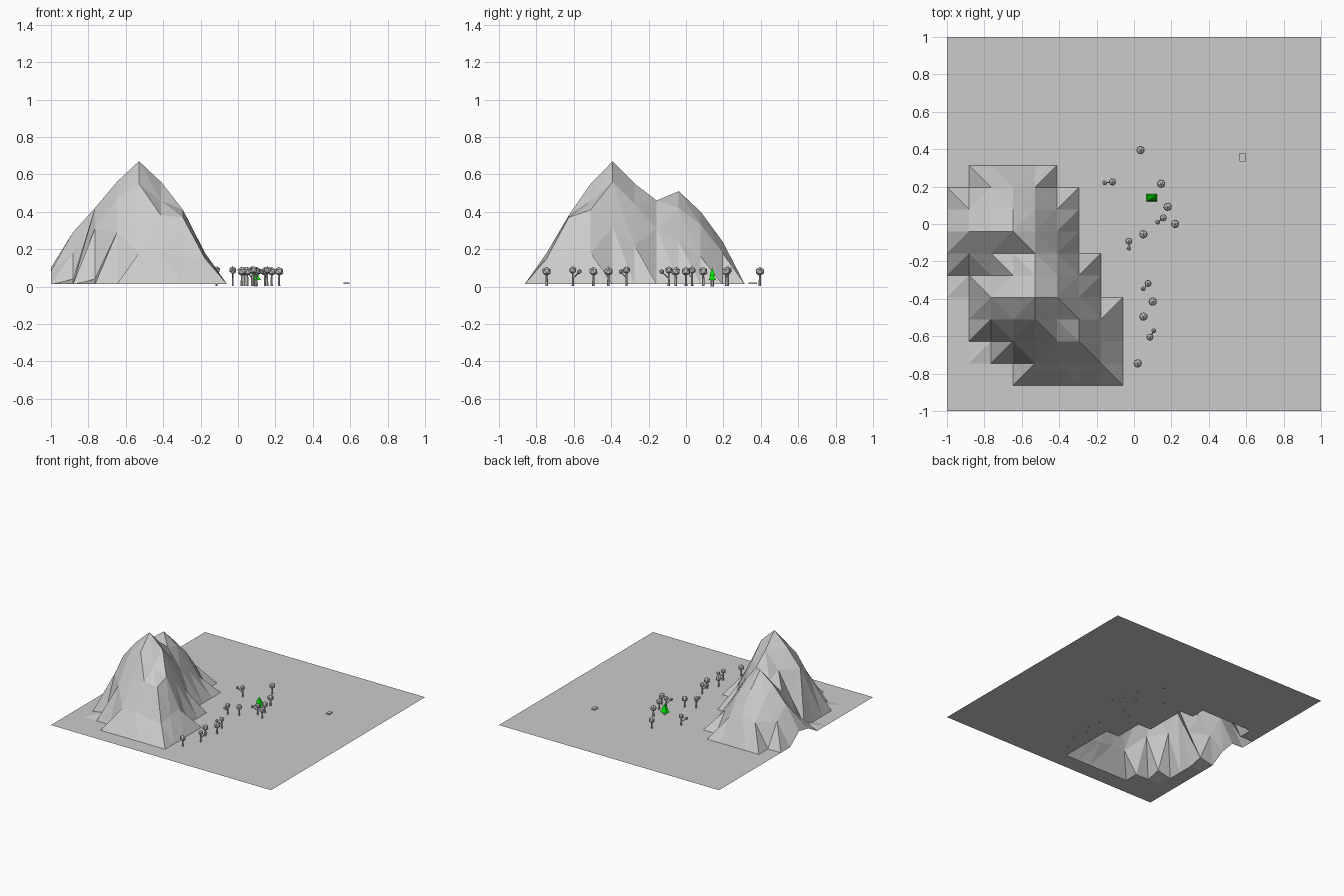
import bpy, bmesh, math
from mathutils import Matrix, Vector

if "Cube" in bpy.data.objects:
    bpy.data.objects.remove(bpy.data.objects["Cube"])

BASE = 0.013          # ground level
STEP = 2 / 17         # terrain cell size


def finish(name, bm, mat=None):
    bmesh.ops.recalc_face_normals(bm, faces=bm.faces[:])
    mesh = bpy.data.meshes.new(name)
    bm.to_mesh(mesh)
    bm.free()
    ob = bpy.data.objects.new(name, mesh)
    bpy.context.collection.objects.link(ob)
    if mat:
        mesh.materials.append(mat)
    return ob


def rod(bm, a, b, r1, r2, sides=6):
    a, b = Vector(a), Vector(b)
    d = b - a
    m = Matrix.Translation((a + b) / 2) @ d.to_track_quat('Z', 'Y').to_matrix().to_4x4()
    bmesh.ops.create_cone(bm, cap_ends=True, segments=sides, radius1=r1, radius2=r2,
                          depth=d.length, matrix=m)


def ball(bm, p, r, turn=0):
    m = Matrix.Translation(p) @ Matrix.Rotation(turn, 4, 'Z')
    bmesh.ops.create_icosphere(bm, subdivisions=1, radius=r, matrix=m)


# Terrain: flat grid with two peaks pulled up (heights in hundredths, back to front)
peaks = [
    (0, 0, 20, 24, 18, 0, 0, 0),
    (0, 20, 33, 40, 33, 16, 0, 0),
    (10, 29, 42, 51, 42, 24, 0, 0),
    (8, 18, 31, 38, 46, 31, 0, 0),
    (0, 4, 22, 42, 55, 44, 22, 0),
    (0, 0, 42, 56, 67, 56, 32, 0),
    (0, 0, 31, 47, 55, 46, 41, 18),
    (0, 0, 4, 29, 36, 38, 37, 17),
    (0, 0, 0, 0, 18, 18, 16, 15),
]
bm = bmesh.new()
grid = []
for j in range(18):
    y = max(-1, min(1, -0.392 + STEP * (j - 5)))
    y = -1 if j == 0 else y
    row = []
    for i in range(18):
        k = 10 - j
        h = peaks[k][i] / 100 if 0 <= k < 9 and i < 8 else 0
        row.append(bm.verts.new((-1 + STEP * i, y, max(h, BASE))))
    grid.append(row)
for j in range(17):
    for i in range(17):
        q = [grid[j][i], grid[j][i + 1], grid[j + 1][i + 1], grid[j + 1][i]]
        # split each cell along its higher diagonal so ridges stay crisp
        if q[0].co.z + q[2].co.z >= q[1].co.z + q[3].co.z:
            tris = ((0, 1, 2), (0, 2, 3))
        else:
            tris = ((0, 1, 3), (1, 2, 3))
        for t in tris:
            bm.faces.new([q[n] for n in t])
finish("mountain_terrain", bm)

# Round trees with a single crown
single = [(.035, .395), (.145, .215), (.18, .092), (.22, 0), (.05, -.055),
          (.1, -.415), (.05, -.495), (.02, -.745)]
for n, (x, y) in enumerate(single):
    bm = bmesh.new()
    rod(bm, (x, y, .003), (x, y, .07), .007, .005)
    ball(bm, (x, y, .081), .025, n)
    finish(f"round_tree_{n + 1}", bm)

# Forked trees: main crown and a smaller crown on a side branch
forked = [(-.115, .225, -.157, .22), (.157, .033, .127, .01), (-.028, -.092, -.027, -.13),
          (.075, -.318, .05, -.347), (.085, -.605, .106, -.57)]
for n, (x, y, bx, by) in enumerate(forked):
    bm = bmesh.new()
    rod(bm, (x, y, .003), (x, y, .078), .006, .004)
    rod(bm, (x, y, .045), (bx, by, .078), .004, .003)
    ball(bm, (x, y, .088), .021, n)
    ball(bm, (bx, by, .08), .014, n)
    finish(f"forked_tree_{n + 1}", bm)

# Green fir: square stacked pyramids on a trunk
green = bpy.data.materials.new("fir_green")
green.diffuse_color = (0, 0.8, 0, 1)
green.use_nodes = True
green.node_tree.nodes["Principled BSDF"].inputs["Base Color"].default_value = green.diffuse_color
cx, cy = .095, .14
bm = bmesh.new()
for z0, z1, s in ((.034, .075, 1), (.058, .102, .75)):
    m = (Matrix.Translation((cx, cy, (z0 + z1) / 2)) @ Matrix.Diagonal((1, .7, 1, 1))
         @ Matrix.Rotation(math.pi / 4, 4, 'Z'))
    bmesh.ops.create_cone(bm, cap_ends=True, segments=4, radius1=.041 * s, radius2=0,
                          depth=z1 - z0, matrix=m)
finish("fir_crown", bm, green)
bm = bmesh.new()
rod(bm, (cx, cy, 0), (cx, cy, .036), .009, .009)
finish("fir_trunk", bm)

# Small flat slab on the ground
bm = bmesh.new()
bmesh.ops.create_cube(bm, size=1, matrix=Matrix.Translation((.58, .357, .018))
                      @ Matrix.Diagonal((.03, .045, .01, 1)))
finish("ground_slab", bm)
